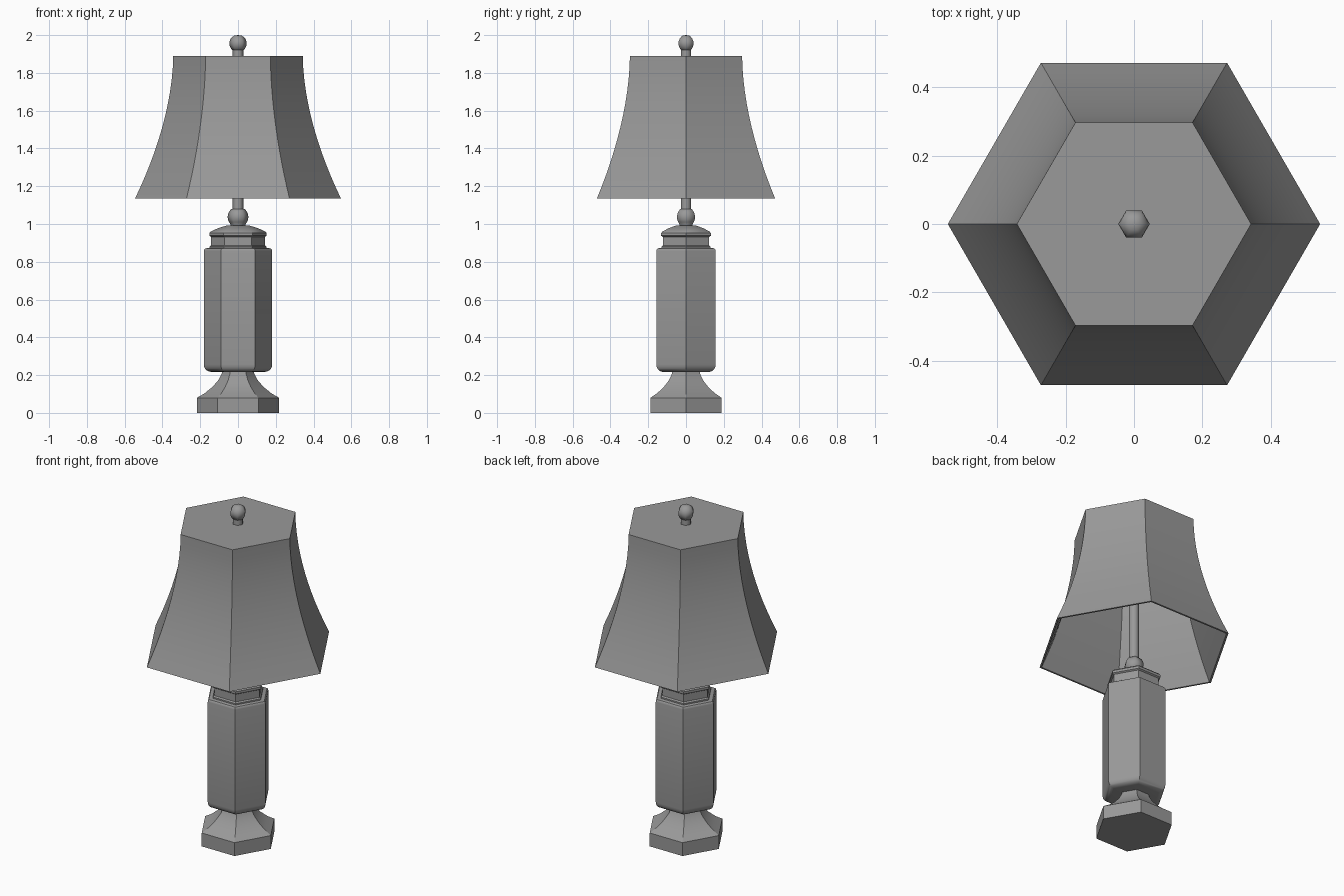
import bpy, bmesh, math

SIDES = 6

cube = bpy.data.objects.get("Cube")
if cube:
    bpy.data.objects.remove(cube, do_unlink=True)

grey = bpy.data.materials.new("plain grey")
grey.use_nodes = True
colour = (0.32, 0.32, 0.32, 1)
grey.diffuse_color = colour
grey.node_tree.nodes["Principled BSDF"].inputs["Base Color"].default_value = colour


def turn(name, profile, angle=30):
    """Sweep a (radius, height) profile round a hexagon; radius 0 closes to a point."""
    bm = bmesh.new()
    rings = []
    for r, z in profile:
        count = SIDES if r > 0 else 1
        rings.append([bm.verts.new((r * math.cos(math.tau * i / SIDES),
                                    r * math.sin(math.tau * i / SIDES), z))
                      for i in range(count)])
    for low, high in zip(rings, rings[1:]):
        for i in range(SIDES):
            j = (i + 1) % SIDES
            corners = [low[i % len(low)], low[j % len(low)],
                       high[j % len(high)], high[i % len(high)]]
            bm.faces.new(list(dict.fromkeys(corners)))
    bmesh.ops.recalc_face_normals(bm, faces=bm.faces)
    mesh = bpy.data.meshes.new(name)
    bm.to_mesh(mesh)
    bm.free()
    mesh.materials.append(grey)
    obj = bpy.data.objects.new(name, mesh)
    bpy.context.collection.objects.link(obj)
    bpy.ops.object.select_all(action="DESELECT")
    obj.select_set(True)
    bpy.context.view_layer.objects.active = obj
    bpy.ops.object.shade_smooth_by_angle(angle=math.radians(angle))
    return obj


def arc(cx, cz, radius, start, end, steps):
    """Points on a circular arc of the profile, angles in degrees."""
    angles = [math.radians(start + (end - start) * k / steps) for k in range(steps + 1)]
    return [(cx + radius * math.cos(a), cz + radius * math.sin(a)) for a in angles]


# Foot: a plinth with a concave sweep up to the neck
foot_sweep = [(0.217, 0.08), (0.175, 0.105), (0.135, 0.138),
              (0.105, 0.172), (0.087, 0.205), (0.082, 0.225)]
turn("foot", [(0, 0), (0.217, 0)] + foot_sweep + [(0, 0.225)])

# Body: a tall column with rounded bottom and top edges
turn("body", [(0, 0.217)] + arc(0.141, 0.257, 0.04, -90, 0, 5)
     + arc(0.166, 0.857, 0.015, 0, 90, 3) + [(0, 0.872)])

# Collar: stepped neck and sloping lid
turn("collar", [(0, 0.865), (0.15, 0.865), (0.15, 0.88), (0.142, 0.887),
                (0.142, 0.932), (0.152, 0.938), (0.152, 0.952), (0.145, 0.96),
                (0.105, 0.978), (0.06, 0.992), (0, 0.992)])

# Knob on the lid
turn("knob", [(0, 0.985), (0.04, 0.985)] + arc(0, 1.037, 0.055, -45, 50, 6)
     + [(0, 1.08)], 62)

# Stem running up through the shade
turn("stem", [(0, 1.07), (0.03, 1.07), (0.03, 1.92), (0, 1.92)], 62)

# Finial ball
turn("finial", [(0, 1.91)] + arc(0, 1.956, 0.046, -65, 65, 8) + [(0, 2.0)], 62)

# Shade: flared hollow shell, closed on top
STEPS, BOTTOM, TOP, WALL = 12, 1.135, 1.89, 0.012
outer = []
for k in range(STEPS + 1):
    t = 1 - k / STEPS
    outer.append((0.343 + 0.202 * t ** 1.8, TOP - (TOP - BOTTOM) * t))
inner = [(r - WALL, min(z, TOP - WALL)) for r, z in reversed(outer)]
shade = turn("shade", outer + [(0, TOP)])
lining = turn("shade_lining", [(0, TOP - WALL)] + inner + [outer[0]])
lining.data.flip_normals()
